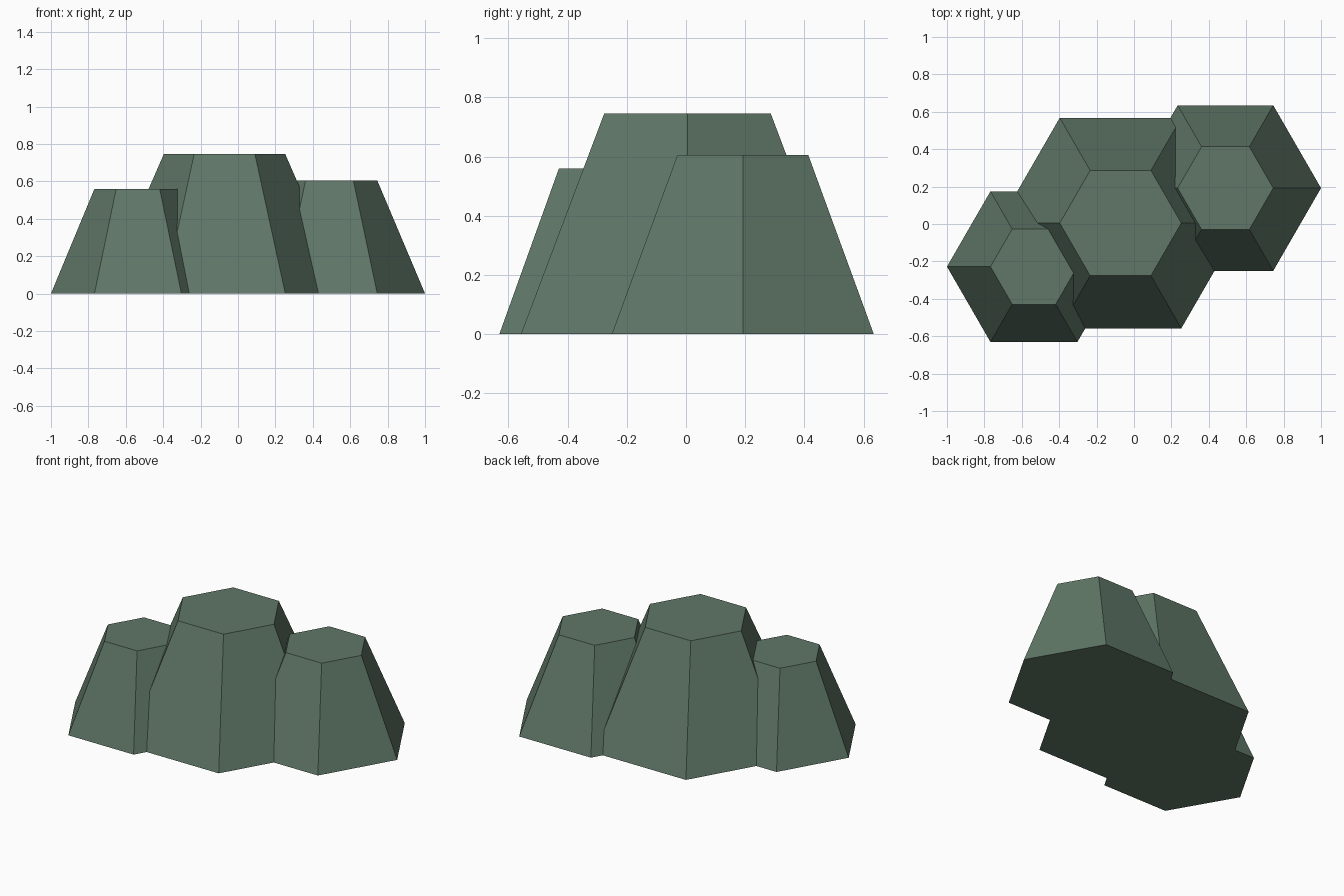
import bpy
import math

cube = bpy.data.objects.get("Cube")
if cube:
    bpy.data.objects.remove(cube, do_unlink=True)

# Single muted green stone colour
stone = bpy.data.materials.new("mossy_green_stone")
stone.use_nodes = True
colour = (0.115, 0.185, 0.135, 1)
stone.diffuse_color = colour
stone.node_tree.nodes["Principled BSDF"].inputs["Base Color"].default_value = colour


def hex_rock(name, x, y, radius, height):
    """Six-sided tapered rock, half as wide at the top, corners on the x axis."""
    bpy.ops.mesh.primitive_cone_add(
        vertices=6, radius1=radius, radius2=radius / 2, depth=height,
        location=(x, y, height / 2), rotation=(0, 0, math.pi / 6))
    rock = bpy.context.object
    rock.name = name
    rock.data.materials.append(stone)
    return rock


# Tall middle rock with a lower one on each side
rocks = hex_rock("rock_cluster", -0.072, 0.005, 0.65, 0.745)
sides = [hex_rock("left_rock", 0.489, 0.192, 0.511, 0.605),
         hex_rock("right_rock", -0.535, -0.228, 0.465, 0.56)]

# Weld the side rocks into the middle one
bpy.context.view_layer.objects.active = rocks
for side in sides:
    weld = rocks.modifiers.new("weld_" + side.name, "BOOLEAN")
    weld.operation = "UNION"
    weld.solver = "EXACT"
    weld.object = side
    bpy.ops.object.modifier_apply(modifier=weld.name)
for side in sides:
    bpy.data.objects.remove(side, do_unlink=True)
